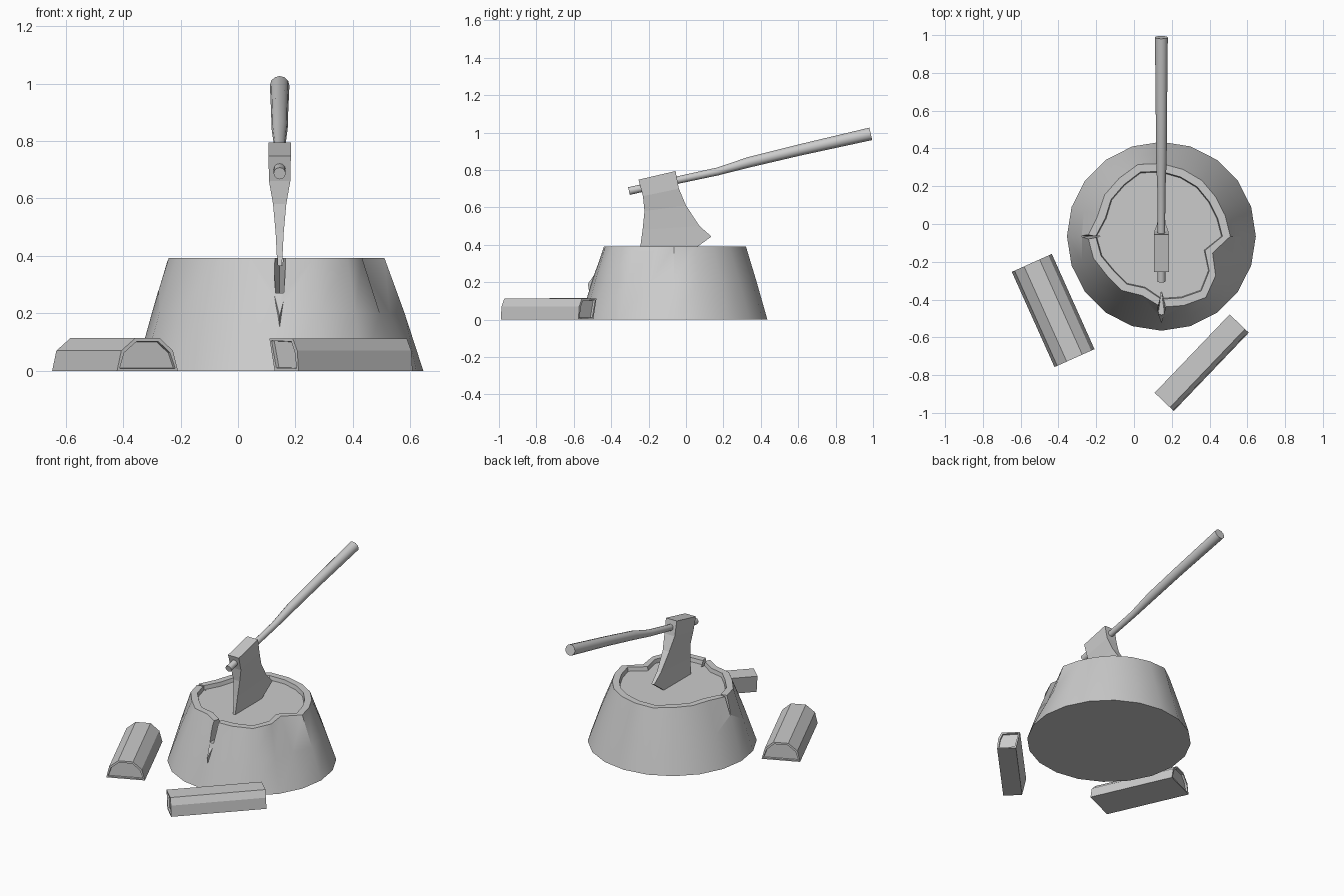
import bpy, bmesh
from math import cos, sin, pi, radians
from mathutils import Vector, Matrix

cube = bpy.data.objects.get("Cube")
if cube:
    bpy.data.objects.remove(cube)

grey = bpy.data.materials.new("plain_grey")
COLOUR = (0.6, 0.6, 0.6, 1)
grey.diffuse_color = COLOUR
grey.use_nodes = True
grey.node_tree.nodes["Principled BSDF"].inputs["Base Color"].default_value = COLOUR


def activate(ob):
    bpy.ops.object.select_all(action='DESELECT')
    ob.select_set(True)
    bpy.context.view_layer.objects.active = ob


def make(name, bm, smooth=None):
    bmesh.ops.recalc_face_normals(bm, faces=bm.faces[:])
    me = bpy.data.meshes.new(name)
    bm.to_mesh(me)
    bm.free()
    me.materials.append(grey)
    ob = bpy.data.objects.new(name, me)
    bpy.context.collection.objects.link(ob)
    if smooth:
        activate(ob)
        bpy.ops.object.shade_smooth_by_angle(angle=radians(smooth))
    return ob


def loft(rings):
    """Skin a stack of equal-length rings and cap both ends."""
    bm = bmesh.new()
    rows = [[bm.verts.new(p) for p in ring] for ring in rings]
    n = len(rows[0])
    for a, b in zip(rows, rows[1:]):
        for i in range(n):
            j = (i + 1) % n
            bm.faces.new((a[i], a[j], b[j], b[i]))
    bm.faces.new(rows[0])
    bm.faces.new(rows[-1])
    return bm


# Stump: round foot, irregular top edge, raised bark rim around a sunken floor
CX, CY = 0.145, -0.065
top = [.365, .355, .355, .365, .372, .385, .40, .38, .372, .354,
       .39, .378, .355, .355, .33, .375, .385, .40, .355, .285]


def ring(radii, z):
    step = 2 * pi / len(radii)
    return [(CX + r * cos(i * step), CY + r * sin(i * step), z)
            for i, r in enumerate(radii)]


stump = make("stump", loft([
    ring([0.5] * 20, 0),
    ring([0.435 + 0.4 * (r - 0.365) for r in top], 0.2),
    ring(top, 0.392),
    ring([r - 0.042 for r in top], 0.392),
    ring([r - 0.047 for r in top], 0.367)]))


# Splits in the bark: wedges narrowing inward and downward
def split(angle, inner, half_top, half_low, low):
    def wedge(half, z):
        pts = [(inner, 0), (inner + 0.1, half), (0.6, half),
               (0.6, -half), (inner + 0.1, -half)]
        turn = Matrix.Rotation(angle, 3, 'Z')
        return [Vector((CX, CY, 0)) + turn @ Vector((x, y, z)) for x, y in pts]
    cutter = make("split_cutter", loft([wedge(half_low, low), wedge(half_top, 0.45)]))
    cutter.hide_render = True
    activate(stump)
    mod = stump.modifiers.new("split", 'BOOLEAN')
    mod.operation = 'DIFFERENCE'
    mod.solver = 'EXACT'
    mod.object = cutter
    bpy.ops.object.modifier_apply(modifier=mod.name)
    bpy.data.objects.remove(cutter)


split(-pi / 2, 0.29, 0.027, 0.014, 0.27)
split(pi, 0.32, 0.022, 0.003, 0.28)
activate(stump)
bpy.ops.object.shade_smooth_by_angle(angle=radians(35))

# Torn bark lip below the front split
lip = bmesh.new()
tip = lip.verts.new((CX, -0.525, 0.19))
base = [lip.verts.new(p) for p in ((CX - .02, -.47, .27), (CX, -.515, .13), (CX + .02, -.47, .27))]
lip.faces.new(base)
for i in range(3):
    lip.faces.new((tip, base[i], base[(i + 1) % 3]))
make("bark_lip", lip)

# Axe head: rows of (front y, front z, back y, back z, half thickness)
rows = [(-.254, .748, -.056, .794, .039), (-.23, .66, -.038, .70, .037),
        (-.222, .58, 0, .61, .023), (-.232, .48, .072, .50, .014),
        (-.243, .40, .136, .444, .010), (-.25, .35, .01, .352, .006)]
make("axe_head", loft([[(CX - h, fy, fz), (CX + h, fy, fz), (CX + h, by, bz), (CX - h, by, bz)]
                       for fy, fz, by, bz, h in rows]))

# Axe handle: round shaft along a gently bent path of (y, z, radius)
path = [(-.305, .687, .021), (-.035, .748, .02), (.17, .792, .021),
        (.34, .842, .028), (.6, .905, .03), (.988, .993, .034)]
tilt = Matrix.Rotation(radians(13), 3, 'X')
make("axe_handle", loft([
    [Vector((CX, y, z)) + tilt @ Vector((r * cos(i * pi / 6), 0, r * sin(i * pi / 6)))
     for i in range(12)] for y, z, r in path]), smooth=40)


# Split logs: extruded profile with a bark rim around each sunken end
def log(name, start, end, profile):
    start, end = Vector((*start, 0)), Vector((*end, 0))
    axis = (end - start).normalized()
    side = axis.cross(Vector((0, 0, 1)))
    bm = loft([[p + side * u + Vector((0, 0, z)) for u, z in profile] for p in (start, end)])
    bmesh.ops.recalc_face_normals(bm, faces=bm.faces[:])
    ends = [f for f in bm.faces if abs(f.normal.dot(axis)) > 0.9]
    for f in ends:
        bmesh.ops.inset_region(bm, faces=[f], thickness=0.013, depth=0)
        bmesh.ops.inset_region(bm, faces=[f], thickness=0.002, depth=-0.012)
    make(name, bm)


log("half_log", (-.315, -.71), (-.541, -.206),
    [(-.116, 0), (-.1, .07), (-.045, .115), (.045, .115), (.097, .07), (.116, 0)])
log("quarter_log", (.16, -.942), (.557, -.527),
    [(-.045, 0), (-.07, .113), (.042, .113), (.064, .07), (.07, 0)])
